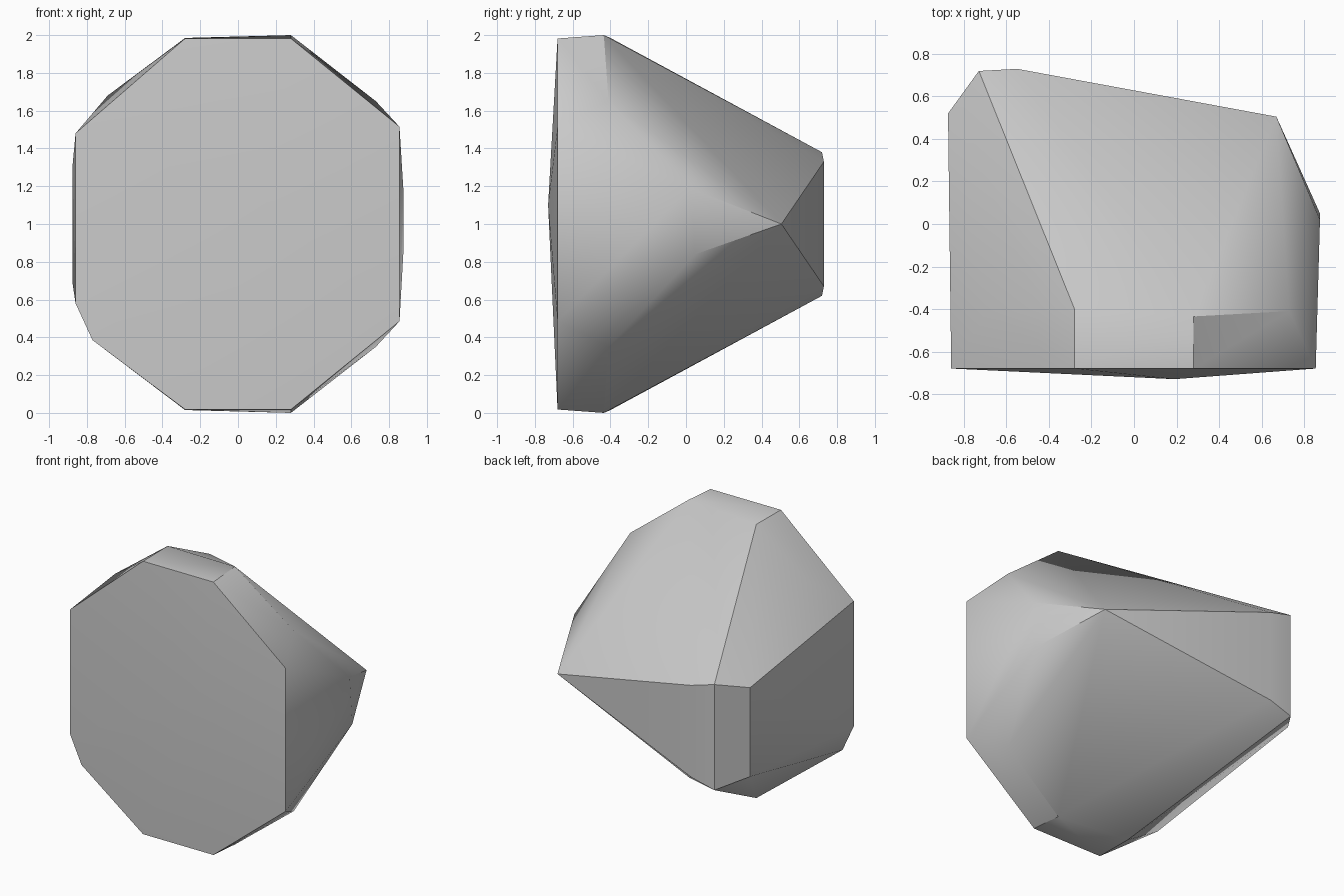
import bpy
import bmesh
import math

default_cube = bpy.data.objects.get("Cube")
if default_cube:
    bpy.data.objects.remove(default_cube, do_unlink=True)

MID = 1.0  # height of the horizontal plane most corners mirror across

# Corners that occur above and below the middle: x, y, distance from middle
mirrored_corners = [
    (-0.28, -0.68, 0.982), (0.28, -0.68, 0.982), (0.855, -0.68, 0.515),  # front rim
    (-0.28, -0.40, 0.985), (0.28, -0.435, 1.0), (0.73, -0.41, 0.65),     # shoulder
    (-0.73, 0.72, 0.38), (-0.55, 0.73, 0.33), (-0.875, 0.52, 0.32),      # back
]

# Corners that break the symmetry
single_corners = [
    (-0.86, -0.68, 1.48), (-0.86, -0.68, 0.58), (-0.77, -0.68, 0.385),   # front rim
    (-0.69, -0.41, 1.68),                                                # shoulder
    (0.875, 0.02, 1.19), (0.875, 0.05, 0.84), (0.67, 0.505, MID),        # side and tip
    (0.19, -0.73, 1.1),                                                  # front bulge
]


def make_material(name, colour):
    material = bpy.data.materials.new(name)
    material.use_nodes = True
    material.diffuse_color = colour
    shader = material.node_tree.nodes["Principled BSDF"]
    shader.inputs["Base Color"].default_value = colour
    return material


def make_hull(name, points, material):
    """Wrap a tight convex shell around the corner points."""
    bm = bmesh.new()
    for point in points:
        bm.verts.new(point)
    result = bmesh.ops.convex_hull(bm, input=bm.verts[:])
    unused = {item for item in result["geom_interior"] + result["geom_unused"]
              if isinstance(item, bmesh.types.BMVert)}
    bmesh.ops.delete(bm, geom=list(unused), context="VERTS")
    bmesh.ops.recalc_face_normals(bm, faces=bm.faces[:])
    mesh = bpy.data.meshes.new(name)
    bm.to_mesh(mesh)
    bm.free()
    mesh.materials.append(material)
    shape = bpy.data.objects.new(name, mesh)
    bpy.context.collection.objects.link(shape)
    return shape


# Faceted stone
points = list(single_corners)
for x, y, offset in mirrored_corners:
    points += [(x, y, MID + offset), (x, y, MID - offset)]
stone = make_hull("faceted_stone", points, make_material("stone_grey", (0.6, 0.6, 0.6, 1)))

# Soft shading on shallow facets, crisp creases elsewhere
bpy.ops.object.select_all(action="DESELECT")
stone.select_set(True)
bpy.context.view_layer.objects.active = stone
bpy.ops.object.shade_smooth_by_angle(angle=math.radians(30))
